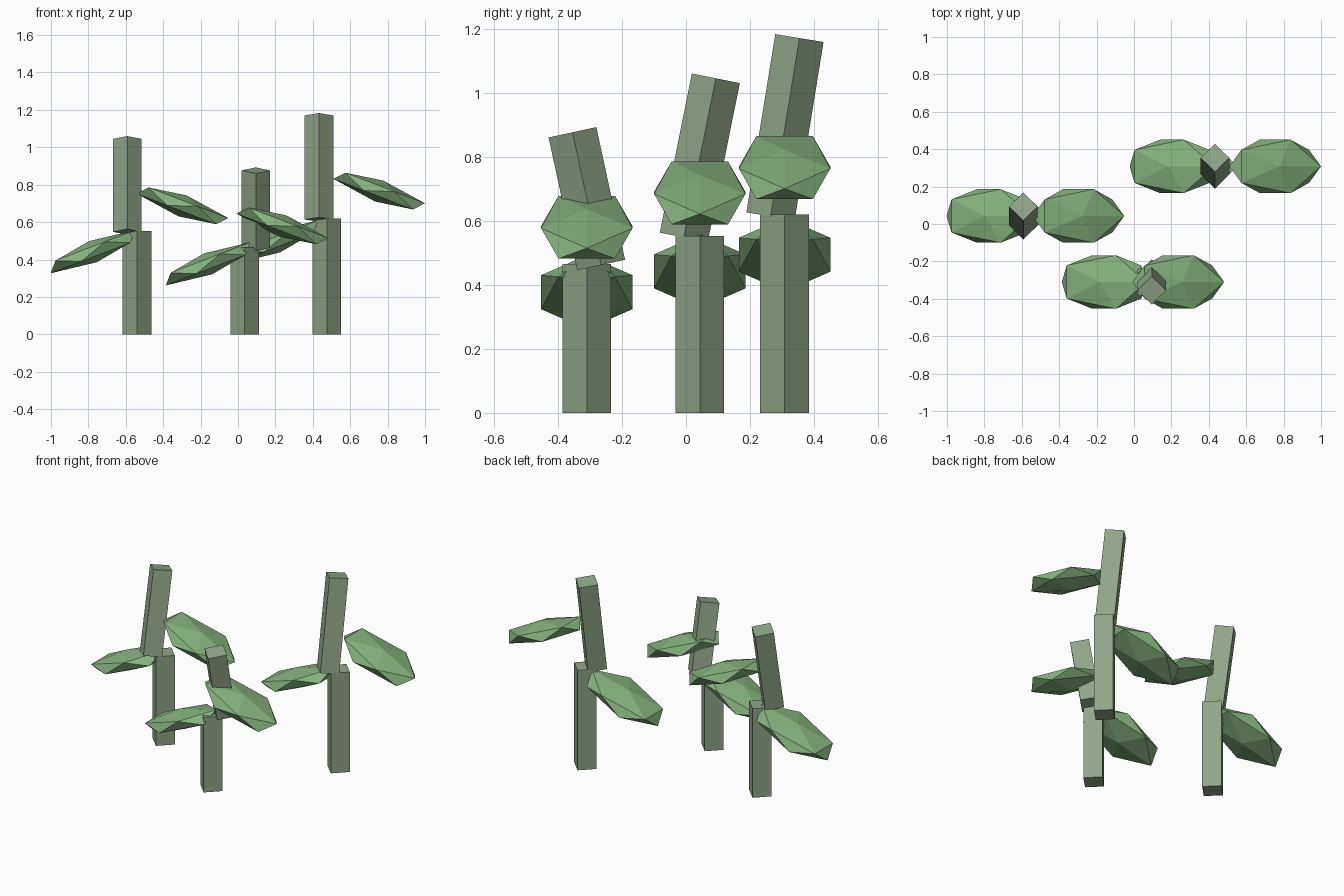
import bpy
import bmesh
from math import radians
from mathutils import Matrix, Vector

cube = bpy.data.objects.get("Cube")
if cube:
    bpy.data.objects.remove(cube, do_unlink=True)


def make_material(name, rgb):
    mat = bpy.data.materials.new(name)
    mat.use_nodes = True
    mat.diffuse_color = (*rgb, 1)
    mat.node_tree.nodes["Principled BSDF"].inputs["Base Color"].default_value = (*rgb, 1)
    return mat


STALK_GREEN = make_material("stalk_grey_green", (0.285, 0.385, 0.25))
LEAF_GREEN = make_material("leaf_green", (0.235, 0.45, 0.205))

SIDE = 0.108                          # width of the square stalk
LEAF_SIZE = (0.282, 0.168, 0.06)      # radii of the flattened leaf
LEAF_DROOP = radians(21)


def add_object(name, bm, mat):
    mesh = bpy.data.meshes.new(name)
    bm.to_mesh(mesh)
    bm.free()
    mesh.materials.append(mat)
    obj = bpy.data.objects.new(name, mesh)
    bpy.context.collection.objects.link(obj)
    return obj


def add_segment(name, base, length, lean=0):
    """Square bar turned corner-on, standing on base and leaning along y."""
    bm = bmesh.new()
    bmesh.ops.create_cube(bm, size=1)
    bmesh.ops.translate(bm, verts=bm.verts, vec=(0, 0, 0.5))
    bmesh.ops.scale(bm, verts=bm.verts, vec=(SIDE, SIDE, length))
    obj = add_object(name, bm, STALK_GREEN)
    obj.matrix_world = (Matrix.Translation(base)
                        @ Matrix.Rotation(radians(-lean), 4, 'X')
                        @ Matrix.Rotation(radians(45), 4, 'Z'))


def add_leaf(name, centre, droop):
    """Flattened faceted ball drooping away from its stalk."""
    bm = bmesh.new()
    bmesh.ops.create_icosphere(bm, subdivisions=1, radius=1)
    bmesh.ops.scale(bm, verts=bm.verts, vec=LEAF_SIZE)
    obj = add_object(name, bm, LEAF_GREEN)
    obj.matrix_world = Matrix.Translation(centre) @ Matrix.Rotation(droop, 4, 'Y')


# Each plant: foot, lower height, upper base, upper length, lean, leaf centres (x, z)
plants = {
    "middle": ((-0.54, 0.043), 0.552, (-0.592, -0.007, 0.548), 0.507, 11.4,
               (-0.297, 0.687), (-0.776, 0.442)),
    "front": ((0.035, -0.31), 0.465, (0.095, -0.265, 0.462), 0.424, -12.2,
              (0.237, 0.58), (-0.16, 0.377)),
    "rear": ((0.475, 0.308), 0.62, (0.433, 0.264, 0.614), 0.564, 9.2,
             (0.755, 0.766), (0.203, 0.494)),
}

for name, (foot, height, base, length, lean, left, right) in plants.items():
    x, y = foot
    add_segment(name + "_lower_stalk", Vector((x, y, 0)), height)
    add_segment(name + "_upper_stalk", Vector(base), length, lean)
    add_leaf(name + "_left_leaf", Vector((left[0], y, left[1])), LEAF_DROOP)
    add_leaf(name + "_right_leaf", Vector((right[0], y, right[1])), -LEAF_DROOP)
